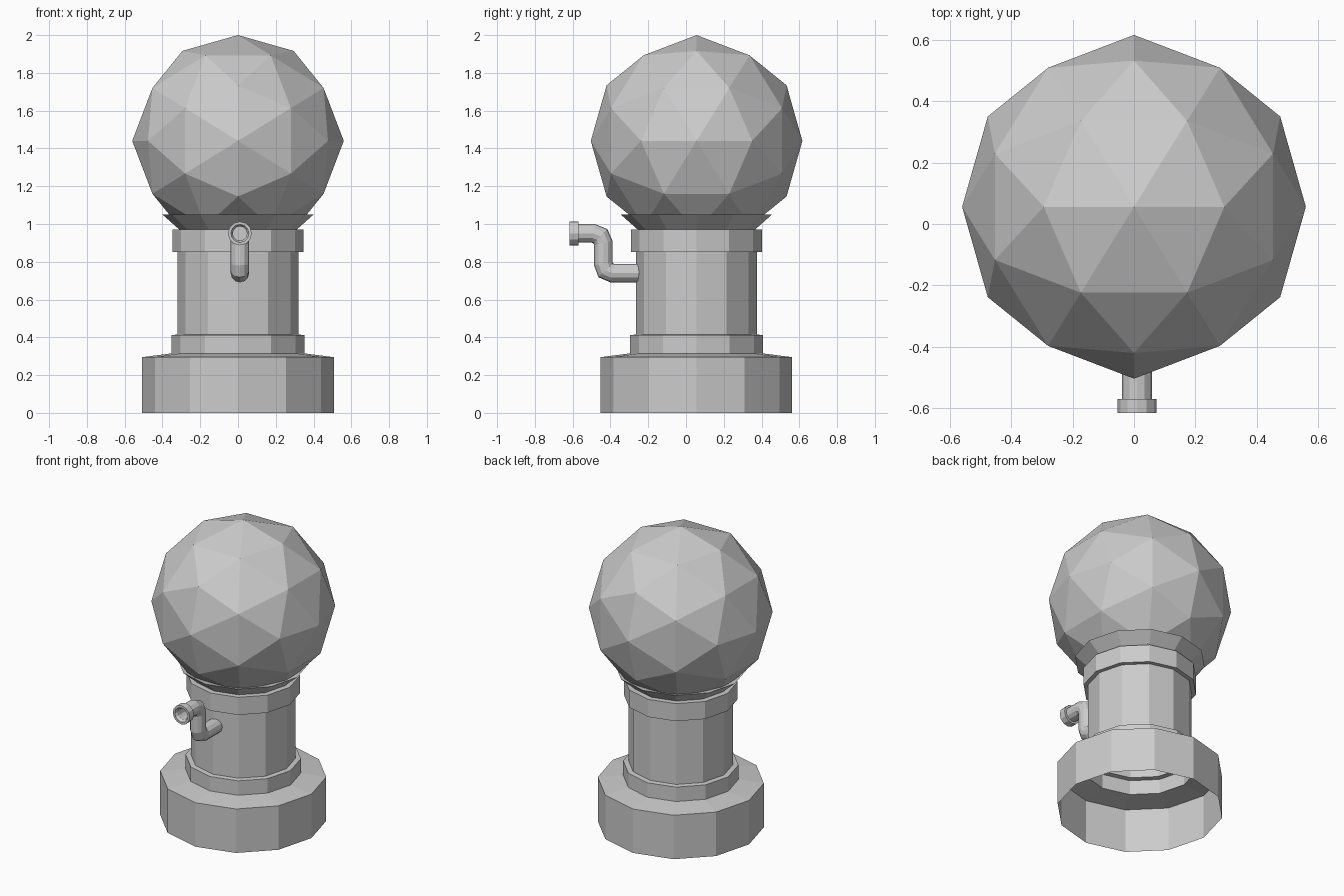
import bpy, bmesh
from math import cos, sin, pi, atan, sqrt
from mathutils import Vector, Matrix

if "Cube" in bpy.data.objects:
    bpy.data.objects.remove(bpy.data.objects["Cube"])

CY = 0.055  # y of the main vertical axis


def finish(name, bm, loc=(0, 0, 0), rot=(0, 0, 0)):
    mesh = bpy.data.meshes.new(name)
    bm.to_mesh(mesh)
    bm.free()
    ob = bpy.data.objects.new(name, mesh)
    ob.location, ob.rotation_euler = loc, rot
    bpy.context.collection.objects.link(ob)
    return ob


def skin(bm, rings, cap_end=False):
    """Join successive rings of points with flat quads."""
    rings = [[bm.verts.new(p) for p in ring] for ring in rings]
    n = len(rings[0])
    for a, b in zip(rings, rings[1:]):
        for j in range(n):
            k = (j + 1) % n
            bm.faces.new((a[j], a[k], b[k], b[j]))
    if cap_end:
        bm.faces.new(rings[-1])


def lathe(name, profile, sides=12, cap_end=False, **place):
    bm = bmesh.new()
    skin(bm, [[(r * cos(2 * pi * j / sides), r * sin(2 * pi * j / sides), z)
               for j in range(sides)] for r, z in profile], cap_end)
    return finish(name, bm, **place)


def pipe(name, path, radius, sides=12):
    """Mitred tube along a path lying in a plane of constant x."""
    pts = [Vector(p) for p in path]
    u = Vector((1, 0, 0))
    rings = []
    for i, p in enumerate(pts):
        d0 = (p - pts[i - 1]).normalized() if i else (pts[1] - p).normalized()
        d1 = (pts[i + 1] - p).normalized() if i < len(pts) - 1 else d0
        t = (d0 + d1).normalized()
        v = t.cross(u) / t.dot(d0)
        rings.append([p + radius * (cos(2 * pi * j / sides) * u + sin(2 * pi * j / sides) * v)
                      for j in range(sides)])
    bm = bmesh.new()
    skin(bm, rings)
    return finish(name, bm)


# Pedestal: hollow base, lower ring, neck, collar and flared cup
lathe("pedestal", [(0.507, 0), (0.507, 0.295), (0.352, 0.315), (0.352, 0.412),
                   (0.32, 0.415), (0.32, 0.852), (0.347, 0.852), (0.347, 0.97),
                   (0.31, 0.97), (0.40, 1.05), (0.31, 1.03)],
      loc=(0, CY, 0))

# Faceted globe, tipped so an edge midpoint of the icosahedron is on top
bm = bmesh.new()
tilt = atan(2 / (1 + sqrt(5)))
bmesh.ops.create_icosphere(bm, subdivisions=2, radius=0.56,
                           matrix=Matrix.Rotation(-tilt, 4, 'Y'))
finish("globe", bm, loc=(0, CY + 0.001, 1.44))

# S-bent spout pipe leaving the front of the neck
X = 0.01
pipe("spout_pipe", [(X, y, z) for y, z in
                    [(-0.24, 0.74), (-0.39, 0.74), (-0.425, 0.755), (-0.438, 0.79),
                     (-0.438, 0.90), (-0.453, 0.935), (-0.49, 0.95), (-0.575, 0.95)]], 0.049)

# Hollow flange at the spout mouth
lathe("spout_mouth", [(0.045, 0), (0.063, 0), (0.063, 0.046), (0.048, 0.046),
                      (0.038, 0.03), (0.038, -0.05)], cap_end=True,
      loc=(X, -0.57, 0.95), rot=(pi / 2, 0, 0))
